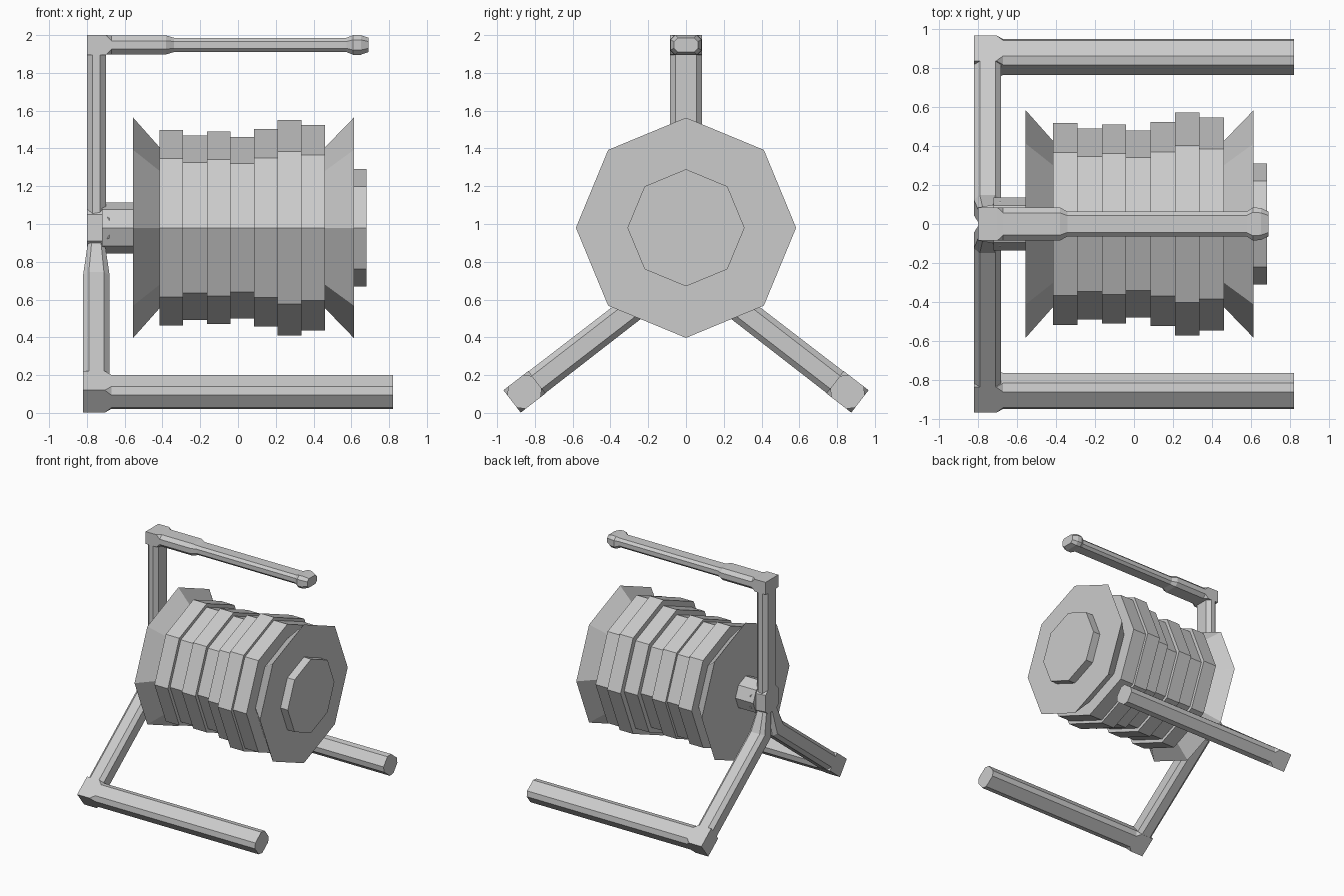
import bpy, bmesh, math
from mathutils import Vector

cube = bpy.data.objects.get("Cube")
if cube:
    bpy.data.objects.remove(cube, do_unlink=True)

grey = bpy.data.materials.new("plain grey")
grey.use_nodes = True
colour = (0.6, 0.6, 0.6, 1)
grey.diffuse_color = colour
grey.node_tree.nodes["Principled BSDF"].inputs["Base Color"].default_value = colour

X, Y, Z = Vector((1, 0, 0)), Vector((0, 1, 0)), Vector((0, 0, 1))
AXIS_Z = 0.98


def loft(name, rings):
    """Skin a row of eight-sided rings and cap both ends."""
    bm = bmesh.new()
    loops = [[bm.verts.new(p) for p in ring] for ring in rings]
    for a, b in zip(loops, loops[1:]):
        for i in range(8):
            j = (i + 1) % 8
            bm.faces.new((a[i], a[j], b[j], b[i]))
    bm.faces.new(loops[0])
    bm.faces.new(loops[-1])
    bmesh.ops.remove_doubles(bm, verts=bm.verts, dist=0.0001)
    bmesh.ops.recalc_face_normals(bm, faces=bm.faces)
    mesh = bpy.data.meshes.new(name)
    bm.to_mesh(mesh)
    bm.free()
    mesh.materials.append(grey)
    obj = bpy.data.objects.new(name, mesh)
    bpy.context.collection.objects.link(obj)
    return obj


def chamfered(centre, a, b, ha, hb, c):
    """Rectangle with cut corners, spanned by axes a and b."""
    pts = [(ha, hb - c), (ha - c, hb), (c - ha, hb), (-ha, hb - c),
           (-ha, c - hb), (c - ha, -hb), (ha - c, -hb), (ha, c - hb)]
    return [centre + a * p + b * q for p, q in pts]


def octagon(x, r):
    """Regular octagon around the spool axis with a corner on top."""
    return [Vector((x, r * math.sin(k * math.pi / 4),
                    AXIS_Z + r * math.cos(k * math.pi / 4))) for k in range(8)]


# Wound drum: stepped layers between two flared flanges
radii = [0.518, 0.488, 0.51, 0.48, 0.522, 0.57, 0.545]
x0, step = -0.415, 0.125
layers = []
for i, r in enumerate(radii):
    layers += [octagon(x0 + i * step, r), octagon(x0 + (i + 1) * step, r)]
loft("wound_drum", layers)
loft("inner_flange", [octagon(-0.555, 0.583), octagon(-0.41, 0.42)])
loft("outer_flange", [octagon(0.455, 0.42), octagon(0.613, 0.583)])
loft("end_cap", [octagon(0.6, 0.31), octagon(0.68, 0.31)])

# Axle and the hub block that carries the arms
loft("axle", [octagon(-0.72, 0.135), octagon(-0.55, 0.135)])
hub = AXIS_Z * Z
loft("hub", [chamfered(hub + x * X, Y, Z, h, 0.1, c)
             for x, h, c in [(-0.8, 0.085, 0.03), (-0.71, 0.1, 0.03),
                             (-0.68, 0.12, 0.05)]])

# Upper arm with its corner and slim, knobbed bar
loft("upper_arm", [chamfered(Vector((-0.75, 0, z)), X, Y, 0.05, 0.085, 0.03)
                   for z in (1.03, 1.91)])
bar = [(-0.80, 0.085, 0.052, 0), (-0.70, 0.085, 0.052, 0),
       (-0.67, 0.085, 0.05, 0.028), (-0.38, 0.085, 0.05, 0.028),
       (-0.34, 0.063, 0.038, 0.02), (0.575, 0.063, 0.038, 0.02),
       (0.61, 0.085, 0.052, 0.025), (0.65, 0.082, 0.052, 0.025),
       (0.69, 0.063, 0.038, 0.02)]
loft("upper_bar", [chamfered(Vector((x, 0, 1.948)), Y, Z, hy, hz, c)
                   for x, hy, hz, c in bar])

# Two lower arms, mirrored, each with a corner block and a long bar
for side, s in (("left", 1), ("right", -1)):
    U = Vector((0, 0.79 * s, -0.61))
    T = Vector((0, 0.61 * s, 0.79))
    bend = Vector((0, 0.85 * s, 0.5))
    loft(f"lower_arm_{side}", [
        chamfered(Vector((-0.75, 0.035 * s, 0.9)), X, Y * s, 0.045, 0.05, 0.02),
        chamfered(-0.75 * X - 0.366 * U + 0.612 * T, X, bend, 0.07, 0.077, 0.03),
        chamfered(-0.75 * X + 0.6 * U + 0.612 * T, X, T, 0.07, 0.073, 0.03)])
    foot = 0.61 * U + 0.612 * T
    loft(f"lower_bar_{side}", [
        chamfered(foot + x * X, U, T, hu, 0.075, c)
        for x, hu, c in [(-0.82, 0.083, 0), (-0.705, 0.083, 0),
                         (-0.67, 0.083, 0.033), (0.82, 0.083, 0.033)]])
